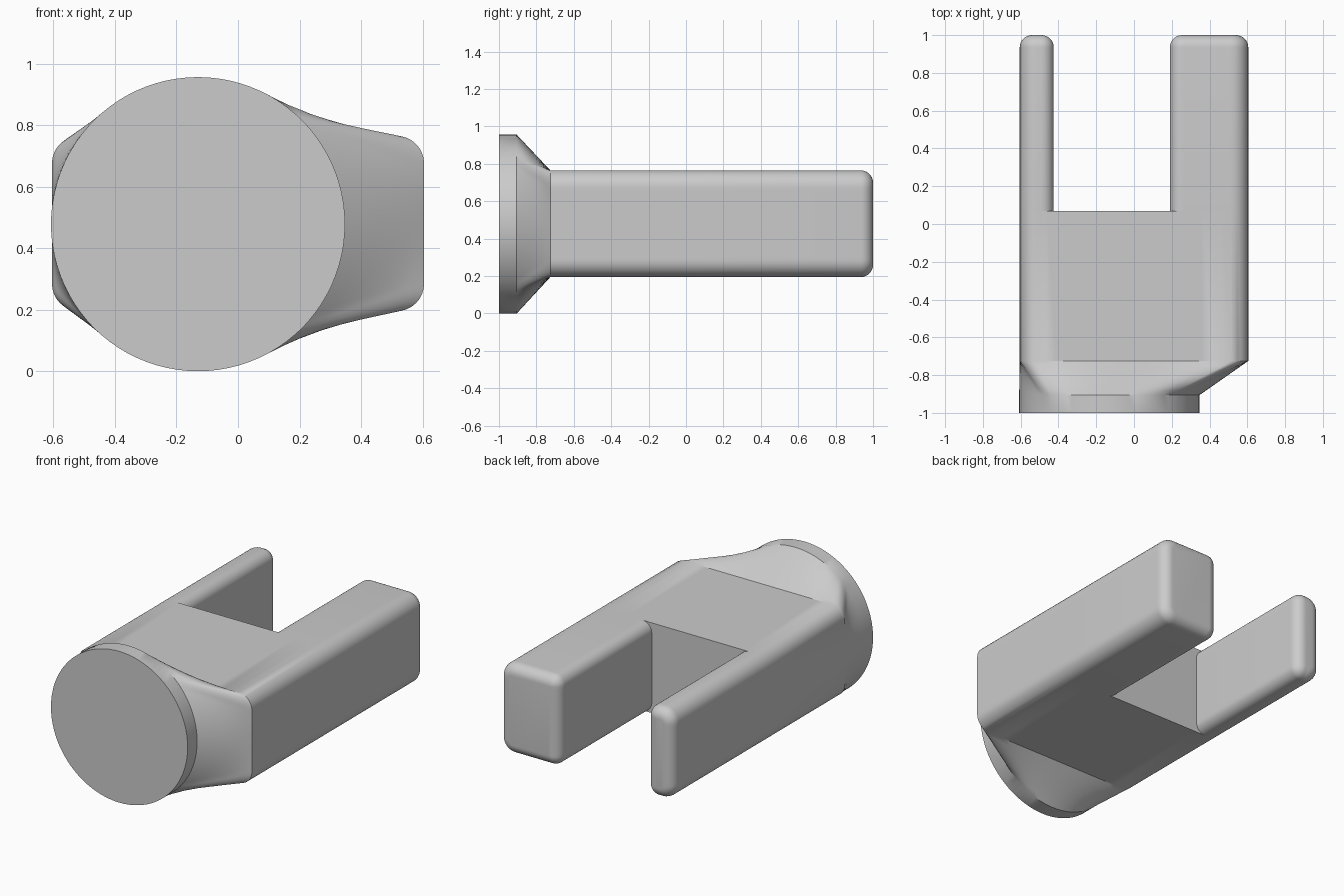
import bpy, bmesh
from math import sin, cos, radians, pi

CORNER, STRAIGHT = 8, 20      # segments in each corner and each straight side
Z0, Z1 = 0.195, 0.765

cube = bpy.data.objects.get("Cube")
if cube:
    bpy.data.objects.remove(cube)

grey = bpy.data.materials.new("plain_grey")
grey.use_nodes = True
colour = (0.6, 0.6, 0.6, 1)
grey.diffuse_color = colour
grey.node_tree.nodes["Principled BSDF"].inputs["Base Color"].default_value = colour


def rounded_ring(y, x0, x1, r_left, r_right, inset=0.0):
    """Rounded rectangle across the y axis, shrunk by inset."""
    x0, x1, z0, z1 = x0 + inset, x1 - inset, Z0 + inset, Z1 - inset
    rl, rr = max(r_left - inset, 0.004), max(r_right - inset, 0.004)
    corners = [(x1 - rr, z1 - rr, rr), (x0 + rl, z1 - rl, rl),
               (x0 + rl, z0 + rl, rl), (x1 - rr, z0 + rr, rr)]
    arcs = []
    for k, (cx, cz, r) in enumerate(corners):
        angles = [pi / 2 * (k + i / CORNER) for i in range(CORNER + 1)]
        arcs.append([(cx + r * cos(a), y, cz + r * sin(a)) for a in angles])
    ring = []
    for k, arc in enumerate(arcs):
        a, b = arc[-1], arcs[(k + 1) % 4][0]
        ring += arc
        ring += [tuple(p + (q - p) * i / STRAIGHT for p, q in zip(a, b))
                 for i in range(1, STRAIGHT)]
    return ring


def round_ring(y, cx=-0.13, cz=0.478, r=0.478, half=4):
    """Circle whose points pair up with those of a rounded rectangle."""
    ring = []
    for k in range(4):
        mid = 45 + 90 * k
        angles = [mid - half + 2 * half * i / CORNER for i in range(CORNER + 1)]
        angles += [mid + half + (90 - 2 * half) * i / STRAIGHT
                   for i in range(1, STRAIGHT)]
        ring += [(cx + r * cos(radians(a)), y, cz + r * sin(radians(a)))
                 for a in angles]
    return ring


def loft(name, rings):
    bm = bmesh.new()
    loops = [[bm.verts.new(p) for p in ring] for ring in rings]
    n = len(loops[0])
    for a, b in zip(loops, loops[1:]):
        for i in range(n):
            j = (i + 1) % n
            bm.faces.new((a[i], a[j], b[j], b[i]))
    bm.faces.new(loops[0])
    bm.faces.new(loops[-1])
    bmesh.ops.recalc_face_normals(bm, faces=bm.faces)
    mesh = bpy.data.meshes.new(name)
    bm.to_mesh(mesh)
    bm.free()
    mesh.materials.append(grey)
    obj = bpy.data.objects.new(name, mesh)
    bpy.context.collection.objects.link(obj)
    bpy.ops.object.select_all(action='DESELECT')
    obj.select_set(True)
    bpy.context.view_layer.objects.active = obj
    bpy.ops.object.shade_smooth_by_angle(angle=radians(30))


# Round front disc, blended by a ruled neck into the block
disc_back = round_ring(-0.905)
block_front = rounded_ring(-0.725, -0.605, 0.605, 0.09, 0.09)
steps = 8
neck = [[tuple(p + (q - p) * t / steps for p, q in zip(a, b))
         for a, b in zip(disc_back, block_front)] for t in range(1, steps)]
block_back = rounded_ring(0.07, -0.605, 0.605, 0.09, 0.09)
loft("disc_and_block", [round_ring(-1), disc_back, *neck, block_front, block_back])


# Two prongs with softened ends
def prong(name, x0, x1, r_left, r_right, end=0.065):
    rings = [rounded_ring(0.07, x0, x1, r_left, r_right)]
    for i in range(9):
        a = pi / 2 * i / 8
        rings.append(rounded_ring(1 - end + end * sin(a), x0, x1,
                                  r_left, r_right, end * (1 - cos(a))))
    loft(name, rings)


prong("right_thin_prong", -0.605, -0.425, 0.09, 0.065)
prong("left_wide_prong", 0.19, 0.605, 0.065, 0.09)
